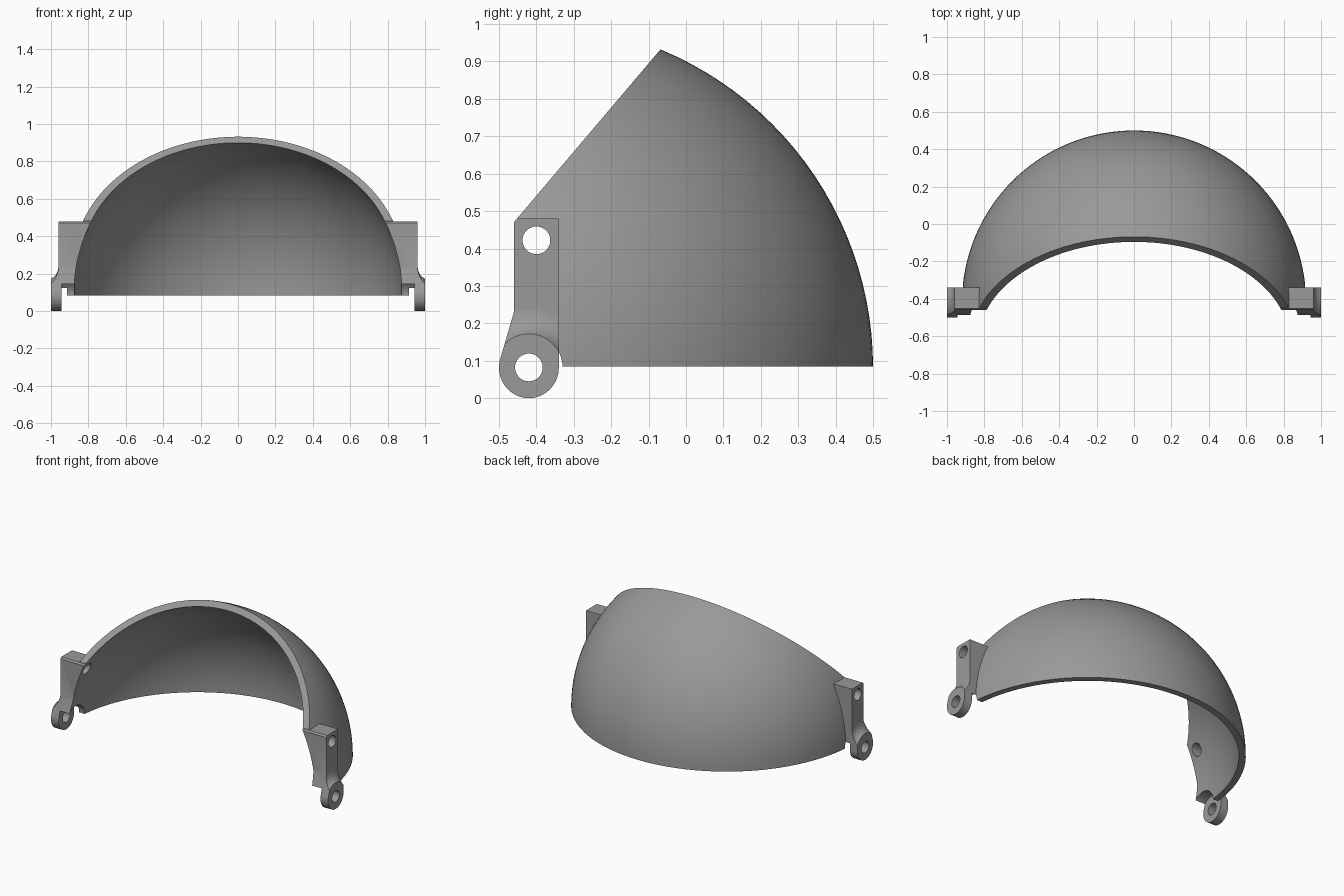
import bpy, bmesh, math
from mathutils import Matrix, Vector

if "Cube" in bpy.data.objects:
    bpy.data.objects.remove(bpy.data.objects["Cube"])

CY, CZ = -0.42, 0.082          # pivot axis and sphere centre (y, z)
OUTER, INNER = 0.92, 0.88      # shell radii

grey = bpy.data.materials.new("mid grey")
grey.diffuse_color = (0.32, 0.32, 0.32, 1)
grey.use_nodes = True
grey.node_tree.nodes["Principled BSDF"].inputs["Base Color"].default_value = grey.diffuse_color


def finish(name, bm):
    bmesh.ops.recalc_face_normals(bm, faces=bm.faces[:])
    me = bpy.data.meshes.new(name)
    bm.to_mesh(me)
    bm.free()
    me.materials.append(grey)
    ob = bpy.data.objects.new(name, me)
    bpy.context.collection.objects.link(ob)
    return ob


def prism(name, pts, x0, x1):
    """Extrude a (y, z) outline along x."""
    bm = bmesh.new()
    face = bm.faces.new([bm.verts.new((x0, y, z)) for y, z in pts])
    new = bmesh.ops.extrude_face_region(bm, geom=[face])["geom"]
    bmesh.ops.translate(bm, vec=(x1 - x0, 0, 0),
                        verts=[v for v in new if isinstance(v, bmesh.types.BMVert)])
    return finish(name, bm)


def circle(y, z, r, n=48):
    return [(y + r * math.cos(2 * math.pi * i / n), z + r * math.sin(2 * math.pi * i / n))
            for i in range(n)]


def ball(name, r):
    bm = bmesh.new()
    bmesh.ops.create_uvsphere(bm, u_segments=128, v_segments=64, radius=r,
                              matrix=Matrix.Translation((0, CY, CZ)))
    return finish(name, bm)


def boolean(ob, other, op):
    mod = ob.modifiers.new("cut", "BOOLEAN")
    mod.operation, mod.solver, mod.object = op, "EXACT", other
    bpy.context.view_layer.objects.active = ob
    bpy.ops.object.modifier_apply(modifier=mod.name)
    bpy.data.objects.remove(other)


def smooth(ob):
    bpy.ops.object.select_all(action="DESELECT")
    ob.select_set(True)
    bpy.context.view_layer.objects.active = ob
    bpy.ops.object.shade_smooth_by_angle(angle=math.radians(30))


# Side outline shared by the mounting bracket and the hinge lug
arm = [(-0.34, 0.48), (-0.452, 0.48), (-0.46, 0.47), (-0.46, 0.23)]
for i in range(33):
    a = math.radians(167 + 193 * i / 32)
    arm.append((CY + 0.08 * math.cos(a), CZ + 0.082 * math.sin(a)))

# Visor shell: sphere sliced flat below and slanted at the front
shell = ball("visor_shell", OUTER)
wedge = [(-0.45, 0.084), (0.6, 0.084), (0.6, 1.1), (0.074, 1.1), (-0.45, 0.482)]
boolean(shell, prism("wedge", wedge, -1.2, 1.2), "INTERSECT")

# Mounting brackets on both sides, then hollow everything out
for x0, x1 in ((0.77, 0.96), (-0.96, -0.77)):
    boolean(shell, prism("bracket", arm, x0, x1), "UNION")
boolean(shell, ball("hollow", INNER), "DIFFERENCE")

# Clearance round each pivot, and the upper screw holes
for x0, x1 in ((0.7, 0.945), (-0.945, -0.7)):
    boolean(shell, prism("clearance", circle(CY, CZ, 0.09, 64), x0, x1), "DIFFERENCE")
for x0, x1 in ((0.6, 1.1), (-1.1, -0.6)):
    boolean(shell, prism("screw_hole", circle(-0.40, 0.422, 0.037), x0, x1), "DIFFERENCE")
    boolean(shell, prism("pivot_hole", circle(CY, CZ, 0.037), x0, x1), "DIFFERENCE")
smooth(shell)

# Hinge lug: turned boss with a flared neck, trimmed to the arm outline
flare = [(0, 0.945), (0.155, 0.945), (0.155, 0.96), (0.14, 0.962), (0.125, 0.967),
         (0.112, 0.974), (0.1, 0.985), (0.09, 1.0), (0, 1.0)]
bm = bmesh.new()
vs = [bm.verts.new((x, CY, CZ + r)) for r, x in flare]
es = [bm.edges.new(p) for p in zip(vs, vs[1:])]
bmesh.ops.spin(bm, geom=vs + es, cent=(0, CY, CZ), axis=(1, 0, 0),
               angle=2 * math.pi, steps=64)
bmesh.ops.remove_doubles(bm, verts=bm.verts[:], dist=1e-5)
lug = finish("hinge_lug_right", bm)
boolean(lug, prism("trim", arm, 0.9, 1.05), "INTERSECT")
boolean(lug, prism("pivot_hole", circle(CY, CZ, 0.037), 0.8, 1.1), "DIFFERENCE")
smooth(lug)

# Mirrored lug
left = lug.copy()
left.data = lug.data.copy()
left.name = "hinge_lug_left"
left.data.transform(Matrix.Scale(-1, 4, Vector((1, 0, 0))))
left.data.flip_normals()
bpy.context.collection.objects.link(left)
